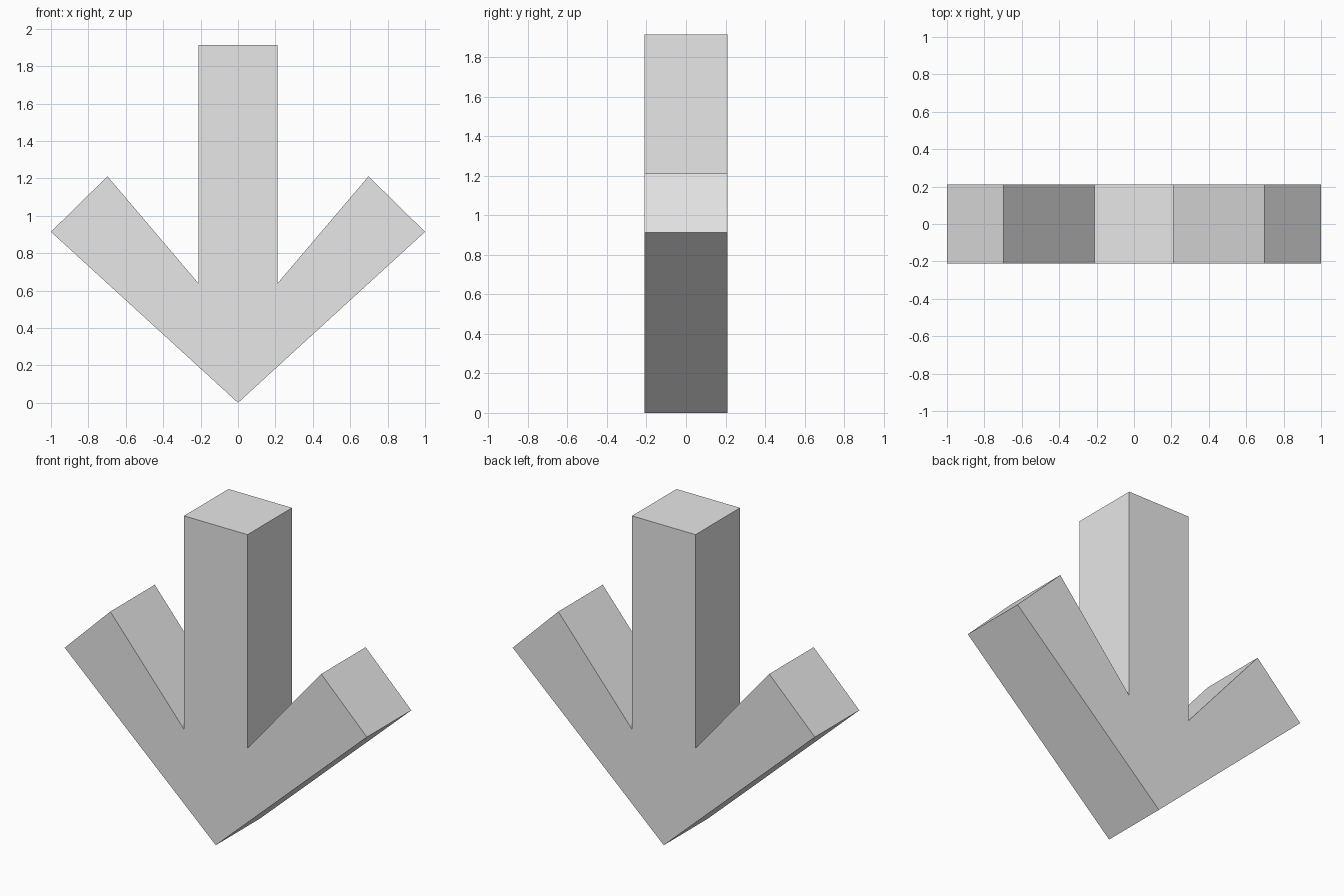
import bpy, bmesh

if "Cube" in bpy.data.objects:
    bpy.data.objects.remove(bpy.data.objects["Cube"])

DEPTH = 0.42

# One flat colour
grey = bpy.data.materials.new("light_grey")
grey.diffuse_color = (0.8, 0.8, 0.8, 1)
grey.use_nodes = True
grey.node_tree.nodes["Principled BSDF"].inputs["Base Color"].default_value = grey.diffuse_color

# Right half of the arrow outline (x, z), tip first; the left half is its mirror
half = [(0.0, 0.0), (1.0, 0.914), (0.698, 1.211), (0.21, 0.637), (0.21, 1.914)]
outline = half + [(-x, z) for x, z in reversed(half[1:])]

# Downward arrow: front face extruded to the back
bm = bmesh.new()
front = bm.faces.new([bm.verts.new((x, -DEPTH / 2, z)) for x, z in outline])
result = bmesh.ops.extrude_face_region(bm, geom=[front], use_keep_orig=True)
moved = [v for v in result["geom"] if isinstance(v, bmesh.types.BMVert)]
bmesh.ops.translate(bm, verts=moved, vec=(0, DEPTH, 0))
bmesh.ops.recalc_face_normals(bm, faces=bm.faces)

mesh = bpy.data.meshes.new("down_arrow")
bm.to_mesh(mesh)
bm.free()
mesh.materials.append(grey)
arrow = bpy.data.objects.new("down_arrow", mesh)
bpy.context.collection.objects.link(arrow)
